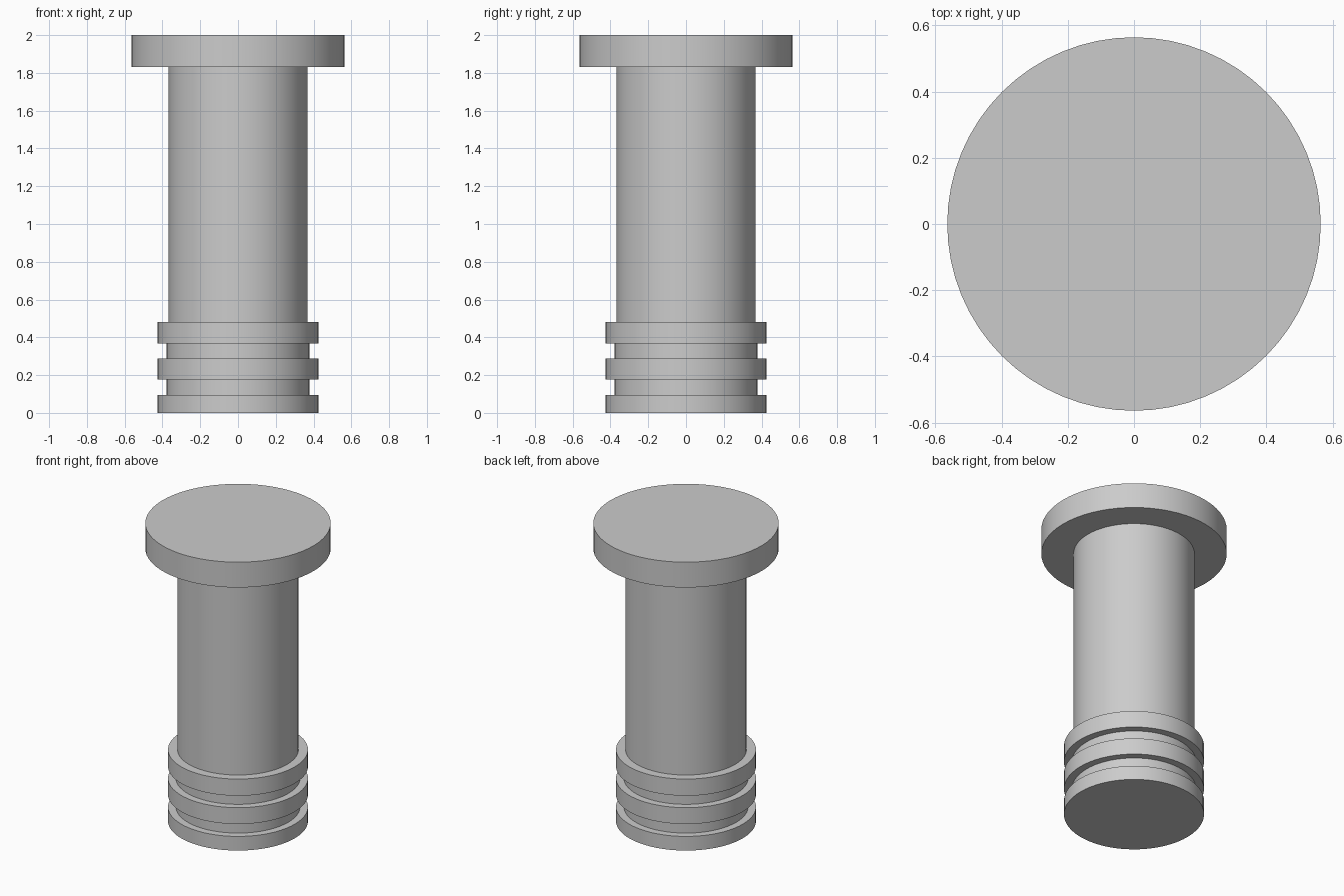
import bpy, bmesh, math

if "Cube" in bpy.data.objects:
    bpy.data.objects.remove(bpy.data.objects["Cube"])

SEGMENTS = 64

grey = bpy.data.materials.new("plain grey")
grey.diffuse_color = (0.6, 0.6, 0.6, 1)
grey.use_nodes = True
grey.node_tree.nodes["Principled BSDF"].inputs["Base Color"].default_value = grey.diffuse_color


def lathe(name, profile):
    """Revolve (radius, z) points, ordered bottom to top, into a capped solid."""
    bm = bmesh.new()
    rings = []
    for r, z in profile:
        rings.append([bm.verts.new((r * math.cos(a), r * math.sin(a), z))
                      for a in (2 * math.pi * i / SEGMENTS for i in range(SEGMENTS))])
    for low, high in zip(rings, rings[1:]):
        for i in range(SEGMENTS):
            j = (i + 1) % SEGMENTS
            bm.faces.new((low[i], low[j], high[j], high[i]))
    bm.faces.new(rings[0][::-1])
    bm.faces.new(rings[-1])
    mesh = bpy.data.meshes.new(name)
    bm.to_mesh(mesh)
    bm.free()
    mesh.materials.append(grey)
    obj = bpy.data.objects.new(name, mesh)
    bpy.context.collection.objects.link(obj)
    bpy.ops.object.select_all(action='DESELECT')
    obj.select_set(True)
    bpy.context.view_layer.objects.active = obj
    bpy.ops.object.shade_smooth_by_angle(angle=math.radians(30))
    return obj


SHAFT, RING, GROOVE, HEAD = 0.368, 0.426, 0.378, 0.564

# One continuous turned body: ribbed foot, plain shaft, wide flat head
lathe("ribbed_pin", [
    (RING, 0), (RING, 0.095),            # bottom ring
    (GROOVE, 0.095), (GROOVE, 0.178),    # lower groove
    (RING, 0.178), (RING, 0.288),        # middle ring
    (GROOVE, 0.288), (GROOVE, 0.368),    # upper groove
    (RING, 0.368), (RING, 0.48),         # top ring
    (SHAFT, 0.48), (SHAFT, 1.83),        # shaft
    (HEAD, 1.83), (HEAD, 2.0),           # head
])
